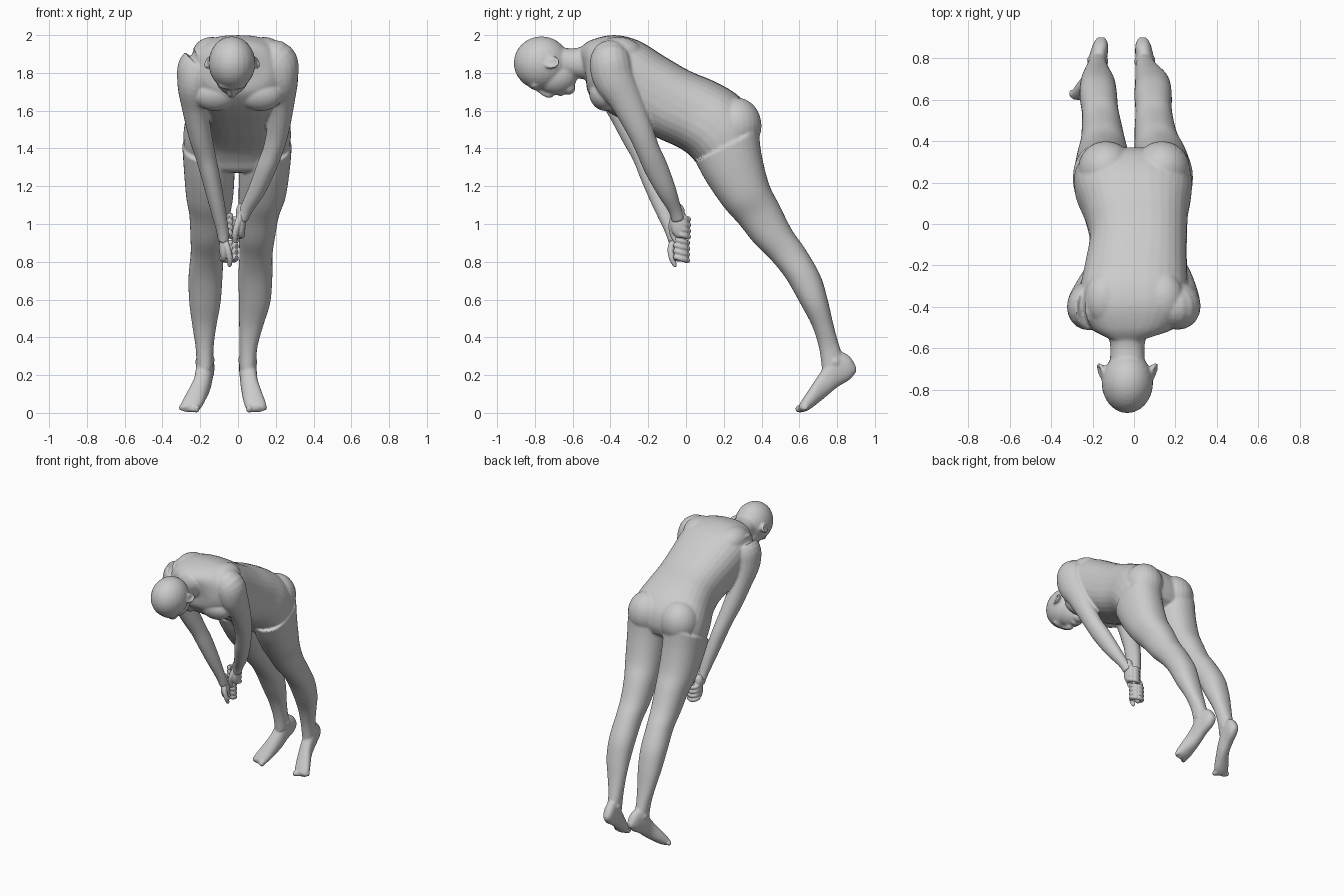
import bpy, bmesh, math
from mathutils import Vector, Matrix, Euler


def resample(rows, steps=5):
    """Catmull-Rom interpolation through rows of numbers."""
    out = []
    for i in range(len(rows) - 1):
        a, b, c, d = (rows[max(0, min(len(rows) - 1, i + k))] for k in (-1, 0, 1, 2))
        for s in range(steps):
            t = s / steps
            out.append([0.5 * (2 * q + (r - p) * t + (2 * p - 5 * q + 4 * r - w) * t * t
                               + (3 * q - p - 3 * r + w) * t ** 3)
                        for p, q, r, w in zip(a, b, c, d)])
    return out + [list(rows[-1])]


def skin(bm, rings, n=32, p=2.0):
    """Closed skin over rings given as (centre, half axis u, half axis v)."""
    def pw(f):
        return math.copysign(abs(f) ** (2 / p), f)
    loops = []
    for c, u, v in rings:
        loops.append([bm.verts.new(c + u * pw(math.cos(2 * math.pi * k / n))
                                   + v * pw(math.sin(2 * math.pi * k / n))) for k in range(n)])
    for a, b in zip(loops, loops[1:]):
        for k in range(n):
            bm.faces.new((a[k], a[(k + 1) % n], b[(k + 1) % n], b[k]))
    bm.faces.new(loops[0][::-1])
    bm.faces.new(loops[-1])


def side_loft(bm, rows, p=2.2):
    """Rows: x centre, half width, back y, back z, front y, front z."""
    rings = []
    for x, w, by, bz, fy, fz in resample(rows):
        b, f = Vector((x, by, bz)), Vector((x, fy, fz))
        rings.append(((b + f) / 2, Vector((w, 0, 0)), (b - f) / 2))
    skin(bm, rings, p=p)


def tube(bm, rows, n=20, steps=5):
    """Rows: x, y, z, half width, half depth."""
    pts = resample(rows, steps)
    rings = []
    for i, r in enumerate(pts):
        t = (Vector(pts[min(i + 1, len(pts) - 1)][:3]) - Vector(pts[max(i - 1, 0)][:3])).normalized()
        ref = Vector((1, 0, 0)) if abs(t.x) < 0.8 else Vector((0, 0, 1))
        u = (ref - t * ref.dot(t)).normalized()
        rings.append((Vector(r[:3]), u * r[3], t.cross(u) * r[4]))
    skin(bm, rings, n)


def blob(bm, loc, rad, rot=(0, 0, 0)):
    m = Matrix.Translation(loc) @ Euler(rot).to_matrix().to_4x4() @ Matrix.Diagonal((*rad, 1))
    bmesh.ops.create_uvsphere(bm, u_segments=24, v_segments=16, radius=1, matrix=m)


def finish(bm, name, voxel, smooth):
    bmesh.ops.recalc_face_normals(bm, faces=bm.faces)
    me = bpy.data.meshes.new(name)
    bm.to_mesh(me)
    bm.free()
    ob = bpy.data.objects.new(name, me)
    bpy.context.collection.objects.link(ob)
    r = ob.modifiers.new("fuse", 'REMESH')
    r.mode, r.voxel_size, r.use_smooth_shade = 'VOXEL', voxel, True
    s = ob.modifiers.new("soften", 'SMOOTH')
    s.factor, s.iterations = 0.5, smooth


body = bmesh.new()

# torso, from neck base to seat
side_loft(body, [
    (-.03, .10, -.56, 1.935, -.53, 1.78),
    (-.01, .19, -.50, 1.975, -.52, 1.70),
    (0, .255, -.38, 2.0, -.47, 1.64),
    (0, .26, -.25, 1.97, -.39, 1.58),
    (.01, .245, -.11, 1.885, -.27, 1.52),
    (.02, .235, .02, 1.81, -.16, 1.46),
    (.01, .25, .15, 1.755, -.06, 1.415),
    (0, .275, .27, 1.685, .0, 1.38),
    (-.005, .285, .35, 1.59, .05, 1.33),
    (-.005, .27, .37, 1.49, .09, 1.28),
    (-.005, .20, .35, 1.42, .15, 1.27)], p=2.5)
for s in (-1, 1):
    blob(body, (.12 * s, -.44, 1.68), (.115, .07, .085), (.5, 0, 0))      # chest
    blob(body, (.135 * s, .265, 1.52), (.135, .135, .15))                 # seat
    blob(body, (.14 * s, -.36, 1.90), (.10, .13, .09))                    # shoulder blade

# neck and head
hx = -.032
side_loft(body, [(hx, .085, -.70, 1.94, -.66, 1.78), (hx, .083, -.60, 1.93, -.57, 1.77),
                 (hx, .10, -.52, 1.945, -.50, 1.76), (hx, .12, -.44, 1.95, -.42, 1.74)])
blob(body, (hx, -.765, 1.852), (.124, .147, .141))
blob(body, (hx, -.69, 1.785), (.09, .115, .10))
blob(body, (hx, -.625, 1.72), (.045, .04, .036))                          # chin
blob(body, (hx, -.665, 1.697), (.034, .022, .02))                         # lips
blob(body, (hx, -.80, 1.735), (.075, .03, .025))                          # brow
tube(body, [(hx, -.79, 1.72, .012, .014), (hx, -.75, 1.695, .016, .018),
            (hx, -.72, 1.685, .024, .018), (hx, -.705, 1.70, .02, .014)])
for s in (-1, 1):
    ear = Matrix.Translation((hx + .127 * s, -.71, 1.855)) @ Euler((.3, s * (math.pi / 2 - .35), 0)).to_matrix().to_4x4()
    rim = [ear @ Vector((.026 * math.cos(a), .034 * math.sin(a), 0))
           for a in [2 * math.pi * k / 16 for k in range(17)]]
    tube(body, [(*v, .009, .009) for v in rim], 10, 1)
    blob(body, (hx + .118 * s, -.71, 1.855), (.012, .032, .028))

# arms, reaching down to a shared grip
tube(body, [(.12, -.40, 1.89, .08, .08), (.20, -.40, 1.86, .112, .11), (.228, -.38, 1.77, .092, .11),
            (.232, -.32, 1.66, .07, .088), (.212, -.245, 1.50, .06, .07), (.185, -.20, 1.39, .054, .063),
            (.15, -.16, 1.30, .053, .064), (.10, -.105, 1.18, .046, .053), (.045, -.06, 1.08, .035, .036),
            (.02, -.04, 1.02, .03, .036)])
tube(body, [(-.12, -.40, 1.86, .08, .08), (-.20, -.40, 1.83, .115, .11), (-.232, -.39, 1.74, .09, .11),
            (-.228, -.34, 1.62, .07, .085), (-.20, -.275, 1.47, .062, .07), (-.172, -.225, 1.36, .054, .06),
            (-.147, -.185, 1.26, .05, .06), (-.115, -.135, 1.12, .043, .05), (-.085, -.085, .98, .034, .034),
            (-.075, -.06, .91, .03, .034)])

# legs: shared side profile, own x centres
leg = [(.14, .385, 1.50, .05, 1.33), (.135, .40, 1.37, .11, 1.22), (.125, .44, 1.21, .20, 1.09),
       (.108, .495, 1.10, .28, 1.0), (.097, .56, .97, .36, .90), (.088, .63, .87, .45, .81),
       (.09, .71, .73, .53, .71), (.083, .75, .60, .61, .57), (.064, .78, .47, .67, .455),
       (.048, .81, .36, .705, .34), (.044, .84, .27, .72, .23)]
foot = [(.018, .90, .245, .90, .215), (.037, .86, .305, .865, .175), (.045, .79, .32, .80, .135),
        (.046, .715, .22, .74, .085), (.054, .655, .13, .69, .045), (.057, .615, .07, .65, .016),
        (.045, .595, .035, .615, .002)]
right_x = [.145, .14, .128, .11, .10, .095, .092, .088, .07, .055, .052]
left_x = [-.155, -.152, -.15, -.15, -.155, -.163, -.172, -.175, -.178, -.177, -.175]
right_foot_x = [.042, .044, .052, .06, .078, .092, .095]
left_foot_x = [-.158, -.162, -.175, -.19, -.222, -.245, -.255]
for lx, fx, s in ((right_x, right_foot_x, 1), (left_x, left_foot_x, -1)):
    side_loft(body, [(x, *r) for x, r in zip(lx, leg)])
    side_loft(body, [(x, *r) for x, r in zip(fx, foot)], p=2.3)
    for k in range(5):                                                    # toes, big toe inside
        r = .021 if k == 0 else .015
        blob(body, (fx[-1] + s * (-.036 + .021 * k), .602 + .007 * k, r + .003 * k), (r * .8, r * 1.2, r))
    blob(body, (lx[-1] + .036 * s, .79, .27), (.016, .022, .022))         # ankle bones
    blob(body, (lx[-1] - .036 * s, .785, .28), (.016, .022, .022))
finish(body, "body", .0075, 5)

# hands: fists stacked around the same upright line
for name, s, cx, cy, cz in (("right_hand", 1, -.012, -.03, .995), ("left_hand", -1, -.048, -.035, .87)):
    h = bmesh.new()
    blob(h, (cx + .026 * s, cy - .005, cz + .005), (.026, .046, .075))
    blob(h, (cx + .03 * s, cy - .012, cz + .065), (.03, .036, .05))
    for k in range(4):
        z = cz + .042 - .031 * k
        arc = [math.radians(a) for a in range(-10, 231, 30)]
        tube(h, [(cx + s * .036 * math.cos(a), cy + .038 * math.sin(a) + .004, z - .012 * math.sin(a),
                  .0155, .0155) for a in arc], 12, 2)
    tube(h, [(cx + .025 * s, cy - .03, cz + .05, .018, .018), (cx + .008 * s, cy - .045, cz, .018, .018),
             (cx - .004 * s, cy - .04, cz - .05, .016, .016), (cx - .004 * s, cy - .025, cz - .085, .012, .012),
             (cx - .004 * s, cy - .022, cz - .098, .006, .006)], 14)
    finish(h, name, .0045, 3)
